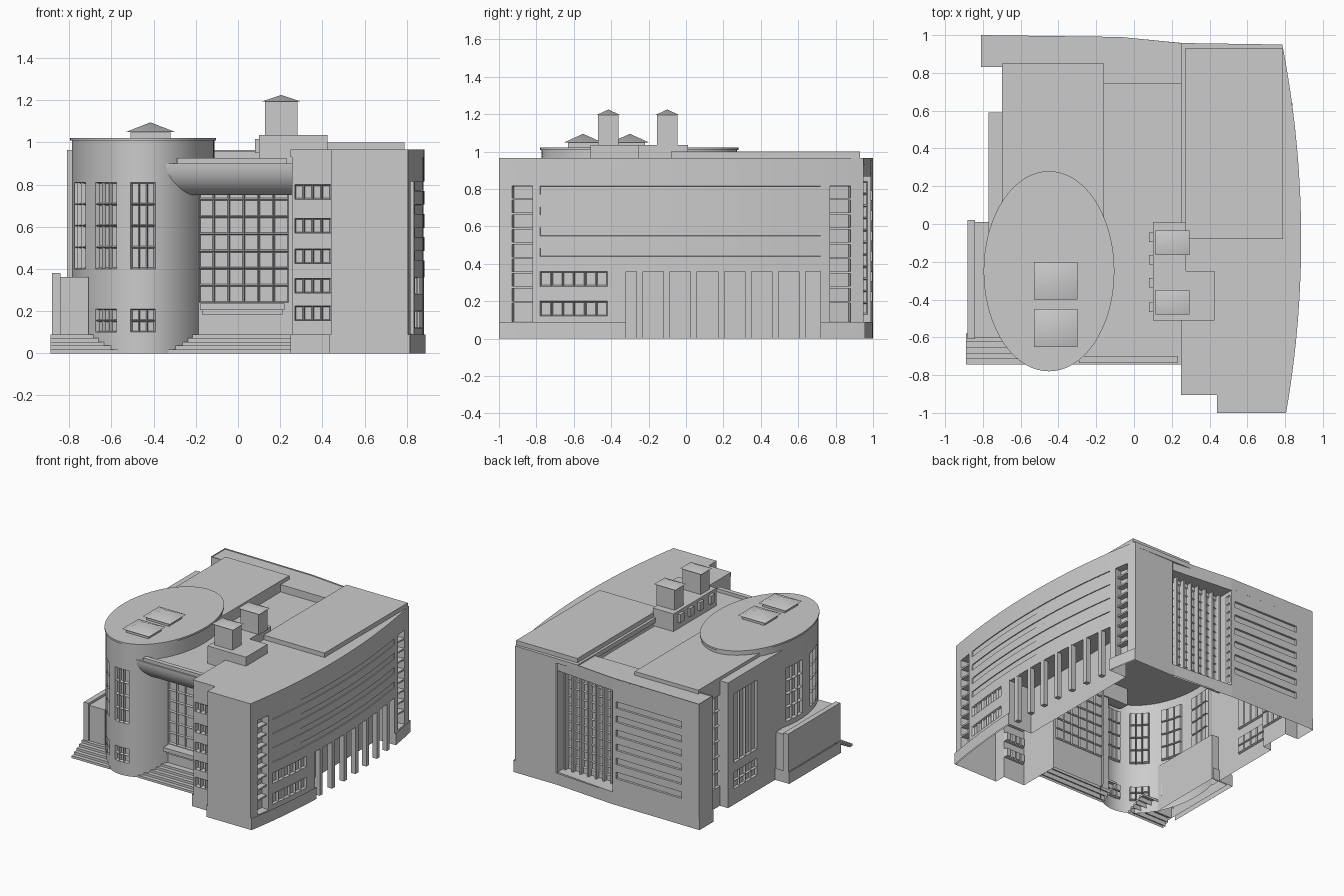
import bpy, bmesh
from math import sin, cos, pi, radians, degrees, atan2

old = bpy.data.objects.get("Cube")
if old:
    bpy.data.objects.remove(old, do_unlink=True)

stone = bpy.data.materials.new("grey_stone")
stone.use_nodes = True
colour = (0.6, 0.6, 0.6, 1)
stone.diffuse_color = colour
stone.node_tree.nodes["Principled BSDF"].inputs["Base Color"].default_value = colour


def finish(name, bm, smooth=False, angle=25):
    mesh = bpy.data.meshes.new(name)
    bm.to_mesh(mesh)
    bm.free()
    mesh.materials.append(stone)
    if smooth:
        mesh.shade_smooth()
        mesh.set_sharp_from_angle(angle=radians(angle))
    obj = bpy.data.objects.new(name, mesh)
    bpy.context.collection.objects.link(obj)
    return obj


def prism(name, pts, z0, z1, smooth=False, floor=True):
    """Solid with a plan outline, open below if it has no floor."""
    bm = bmesh.new()
    base = bm.faces.new([bm.verts.new((x, y, z0)) for x, y in pts])
    top = bmesh.ops.extrude_face_region(bm, geom=[base], use_keep_orig=True)["geom"]
    bmesh.ops.translate(bm, vec=(0, 0, z1 - z0),
                        verts=[v for v in top if isinstance(v, bmesh.types.BMVert)])
    bmesh.ops.recalc_face_normals(bm, faces=bm.faces)
    if not floor:
        bmesh.ops.delete(bm, geom=[base], context="FACES_ONLY")
    return finish(name, bm, smooth)


def box(name, x0, x1, y0, y1, z0, z1, floor=True):
    return prism(name, [(x0, y0), (x1, y0), (x1, y1), (x0, y1)], z0, z1, floor=floor)


def pyramid(name, x0, x1, y0, y1, z0, z1):
    bm = bmesh.new()
    ring = [bm.verts.new(p) for p in ((x0, y0, z0), (x1, y0, z0), (x1, y1, z0), (x0, y1, z0))]
    tip = bm.verts.new(((x0 + x1) / 2, (y0 + y1) / 2, z1))
    for i in range(4):
        bm.faces.new((ring[i], ring[(i + 1) % 4], tip))
    return finish(name, bm, True, 80)


def wall(name, pts, zs, panes=None, recesses=(), hole=None, frame=0.006, depth=0.015, smooth=False):
    """Sheet wall on a plan line; panes, recesses and hole choose faces by their centre."""
    bm = bmesh.new()
    grid = [[bm.verts.new((x, y, z)) for z in zs] for x, y in pts]
    for a, b in zip(grid, grid[1:]):
        for j in range(len(zs) - 1):
            bm.faces.new((a[j], b[j], b[j + 1], a[j + 1]))
    if hole:
        gone = [f for f in bm.faces if hole(f.calc_center_median())]
        bmesh.ops.delete(bm, geom=gone, context="FACES")
    bm.normal_update()
    todo = [(f, f.calc_center_median()) for f in bm.faces]
    groups = [([f for f, c in todo if rule(c)], d) for rule, d in recesses]
    glass = [f for f, c in todo if panes and panes(c)]
    for faces, d in groups:
        bmesh.ops.inset_region(bm, faces=faces, thickness=0.001, depth=-d,
                               use_boundary=True, use_even_offset=True)
    if glass:
        bmesh.ops.inset_individual(bm, faces=glass, thickness=frame, depth=-depth,
                                   use_even_offset=True)
    return finish(name, bm, smooth)


def steps(a, b, n):
    return [a + (b - a) * i / n for i in range(n + 1)]


def east_x(y):
    return 0.885 - 0.094 * (y + 0.08) ** 2


def east_line(a, b, n, out=0):
    return [(east_x(y) + out, y) for y in steps(a, b, n)]


# Curved east facade: ribbons, stair-window shafts, small windows
ys = [-1, -.93, -.82] + steps(-.78, -.42, 6) + steps(-.32, .72, 14) + [.77, .88, .95]
shaft = lambda c: (-.93 < c.y < -.82 or .77 < c.y < .88) and .09 < c.z < .81
ribbon_z = steps(.44, .77, 3)
ribbon = lambda c: -.78 < c.y < .72 and any(z < c.z < z + .045 for z in ribbon_z)
arcade = lambda c: -.32 < c.y < .72 and c.z < .36
small = lambda c: -.78 < c.y < -.42 and (.12 < c.z < .2 or .28 < c.z < .36)
zs = [0, .09, .12, .2, .28, .36] + [z + d for z in ribbon_z for d in (0, .045)] + [.965]
wall("east_facade", [(east_x(y), y) for y in ys], zs, small,
     [(shaft, .06), (ribbon, .006)], arcade, smooth=True)
for y0, y1 in ((-.93, -.82), (.77, .88)):
    x = min(east_x(y0), east_x(y1))
    for z in steps(.19, .74, 7):
        box("shaft_ledge", x - .07, x - .002, y0, y1, z, z + .012)

# Open arcade below the facade
wall("arcade_recess", [(east_x(-.32), -.32), (.68, -.32), (.68, .72), (east_x(.72), .72)], [0, .36])
prism("arcade_ceiling", [(.68, -.32)] + east_line(-.32, .72, 14, -.002) + [(.68, .72)], .358, .362)
for i in range(7):
    y = -.265 + .145 * i
    box("arcade_column", east_x(y) - .04, east_x(y) - .002, y, y + .035, 0, .36)

# South front of the east wing
wall("south_wing_wall", [(.255, -.58), (.255, -.905)], [0, .965])
row_z = [.155, .285, .425, .57, .73]
in_row = lambda c: .265 < c.x < .45 and any(z < c.z < z + .07 for z in row_z)
wall("south_wing_windows", [(x, -.905) for x in [.255] + steps(.27, .44, 4)],
     [0, .09] + [z + d for z in row_z for d in (0, .07)] + [.965], in_row, depth=.03)
wall("south_wing_end", [(.44, -.905), (.44, -1), (east_x(-1), -1)], [0, .965])

# North wall: ribbon windows beside a deep bay of windows
bay = lambda c: -.07 < c.x < .43 and .09 < c.z < .87
strip_z = steps(.2, .74, 5)
strips = lambda c: -.66 < c.x < -.1 and c.y > .9 and any(z < c.z < z + .05 for z in strip_z)
north = [(east_x(.95), .95), (.44, .95), (.43, .941), (-.07, .99), (-.1, .99), (-.66, .998), (-.81, 1)]
wall("north_wall", north, [0, .09] + [z + d for z in strip_z for d in (0, .05)] + [.87, .965],
     None, [(strips, .015)], bay)
bay_x = steps(.41, -.05, 7)
wall("bay_windows", [(.43, .941), (.43, .85)] + [(x, .85) for x in bay_x]
     + [(-.07, y) for y in (.85, .93, .97, .99)],
     [.09, .13] + steps(.19, .84, 10) + [.87],
     lambda c: .13 < c.z < .84 and (-.05 < c.x < .41 or .93 < c.y < .97), depth=.01)
bay_plan = [(.43, .85), (.43, .941), (-.07, .99), (-.07, .85)]
prism("bay_ceiling", bay_plan, .868, .872)
prism("bay_floor", bay_plan, .086, .09)
for x in bay_x:
    box("bay_fin", x - .006, x + .006, .85, .885, .09, .87)

# West side
wall("northwest_end", [(-.81, 1), (-.81, .83), (-.7, .83)], [0, .965])
wall("west_window_wall", [(-.7, y) for y in steps(.83, .59, 4)],
     [0, .1] + steps(.15, .85, 6) + [.96], lambda c: .15 < c.z < .85)
wall("west_pier", [(-.7, .59), (-.77, .59), (-.77, .52)], [0, .96])
wall("west_wall", [(-.77, y) for y in steps(.52, .24, 4) + [-.06]], [0, .12, .18, .25, .32, .85, .96],
     lambda c: c.y > .24 and (.12 < c.z < .25 or .32 < c.z < .85))

# Oval tower with curved window groups
CX, CY, RX, RY = -.45, -.25, .338, .522


def oval(a, grow=0):
    a = radians(a)
    return (CX - (RX + grow) * sin(a), CY - (RY + grow) * cos(a))


starts = [-10 + 32 * k for k in range(4)]
angles = []
for s in starts:
    angles += steps(s, s + 20, 3) + [s + 26]
angles = angles[::-1] + steps(-16, -58, 7)


def tower_pane(c):
    a = degrees(atan2((CX - c.x) / RX, (CY - c.y) / RY))
    return any(s < a < s + 20 for s in starts) and (.4 < c.z < .81 or .1 < c.z < .21)


wall("oval_tower", [oval(a) for a in angles], [0, .1, .155, .21] + steps(.4, .81, 4) + [.88],
     tower_pane, depth=.02, smooth=True)
prism("oval_drum", [oval(a) for a in range(0, 360, 5)], .88, 1.01, True)
prism("oval_tower_roof", [oval(a, .008) for a in range(0, 360, 5)], 1.008, 1.022, True)
for y0 in (-.65, -.4):
    box("skylight_base", -.51, -.32, y0 + .02, y0 + .18, 1.02, 1.05)
    pyramid("skylight_roof", -.53, -.3, y0, y0 + .2, 1.05, 1.095)

# Entrance: glazed wall, door ledge, rounded canopy
wall("entrance_glazing", [(x, -.58) for x in [-.25] + steps(-.185, .24, 6) + [.255]],
     [0, .09, .19] + steps(.24, .73, 6) + [.76], lambda c: -.18 < c.x < .24 and .24 < c.z, depth=.012)
box("door_ledge", -.18, .22, -.65, -.58, .205, .235)
box("door_ledge_trim", -.17, .21, -.63, -.58, .185, .205)
bm = bmesh.new()
curve = [(-.615 - .13 * cos(t), .9 - .15 * sin(t)) for t in steps(0, pi / 2, 12)]
profile = curve + [(-.57, .75), (-.57, .9)]
ends = [[bm.verts.new((x, y, z)) for y, z in profile] for x in (-.42, .255)]
for i in range(len(profile)):
    k = (i + 1) % len(profile)
    bm.faces.new((ends[0][i], ends[0][k], ends[1][k], ends[1][i]))
for e in ends:
    bm.faces.new(e)
bmesh.ops.recalc_face_normals(bm, faces=bm.faces)
finish("entrance_canopy", bm, True)
box("canopy_parapet", -.29, .23, -.735, -.7, .9, .925)

# Roofs around the sunken court
prism("east_roof", [(.25, -.905), (.44, -.905), (.44, -1)] + east_line(-1, .95, 24) + [(.25, .958)],
      .93, .966)
box("east_roof_slab", .27, .79, -.08, .93, .966, 1.0)
prism("north_roof", [(.25, .745), (.25, .958), (-.07, .99), (-.81, 1), (-.81, .83), (-.16, .83), (-.16, .745)],
      .88, .956)
box("west_roof", -.7, -.16, -.2, .85, .88, .985)
box("west_pier_roof", -.77, -.7, -.1, .59, .88, .96)
box("court_roof", -.25, .26, -.6, .75, .875, .9)

# Rooftop plant house with two turrets
box("plant_house", .1, .275, -.51, .01, .9, 1.035)
box("plant_house_wing", .275, .425, -.51, -.25, .95, 1.035)
for y in (-.44, -.31, -.19, -.07):
    box("plant_house_window", .08, .1, y - .025, y + .025, .95, 1.015)
for y in (-.415, -.1):
    box("turret", .128, .282, y - .055, y + .055, 1.03, 1.195)
    pyramid("turret_roof", .115, .295, y - .065, y + .065, 1.195, 1.225)

# Plinths, stairs and west terrace
wall("south_plinth", [(.248, -.58), (.248, -.913), (.433, -.913), (.433, -1)]
     + east_line(-1, -.32, 8, .01) + [(.83, -.32)], [0, .09])
wall("north_plinth", [(.78, .72)] + east_line(.72, .957, 4, .01)
     + [(.43, .957), (-.07, .996), (-.815, 1), (-.815, .83)], [0, .09])
for i in range(5):
    z = .018 * i
    y = -.745 + .03 * i
    box("entrance_stair", -.33, .255, y, y + .031 if i < 4 else -.58, z, z + .018, False)
    box("west_stair", -.89, -.57, y, y + .031 if i < 4 else -.58, z, z + .018, False)
wall("terrace_base", [(-.71, .02), (-.89, .02), (-.89, -.61)], [0, .09])
box("terrace_room", -.85, -.71, -.6, .01, 0, .362, False)
box("terrace_wall", -.882, -.842, -.61, .02, .09, .38)
